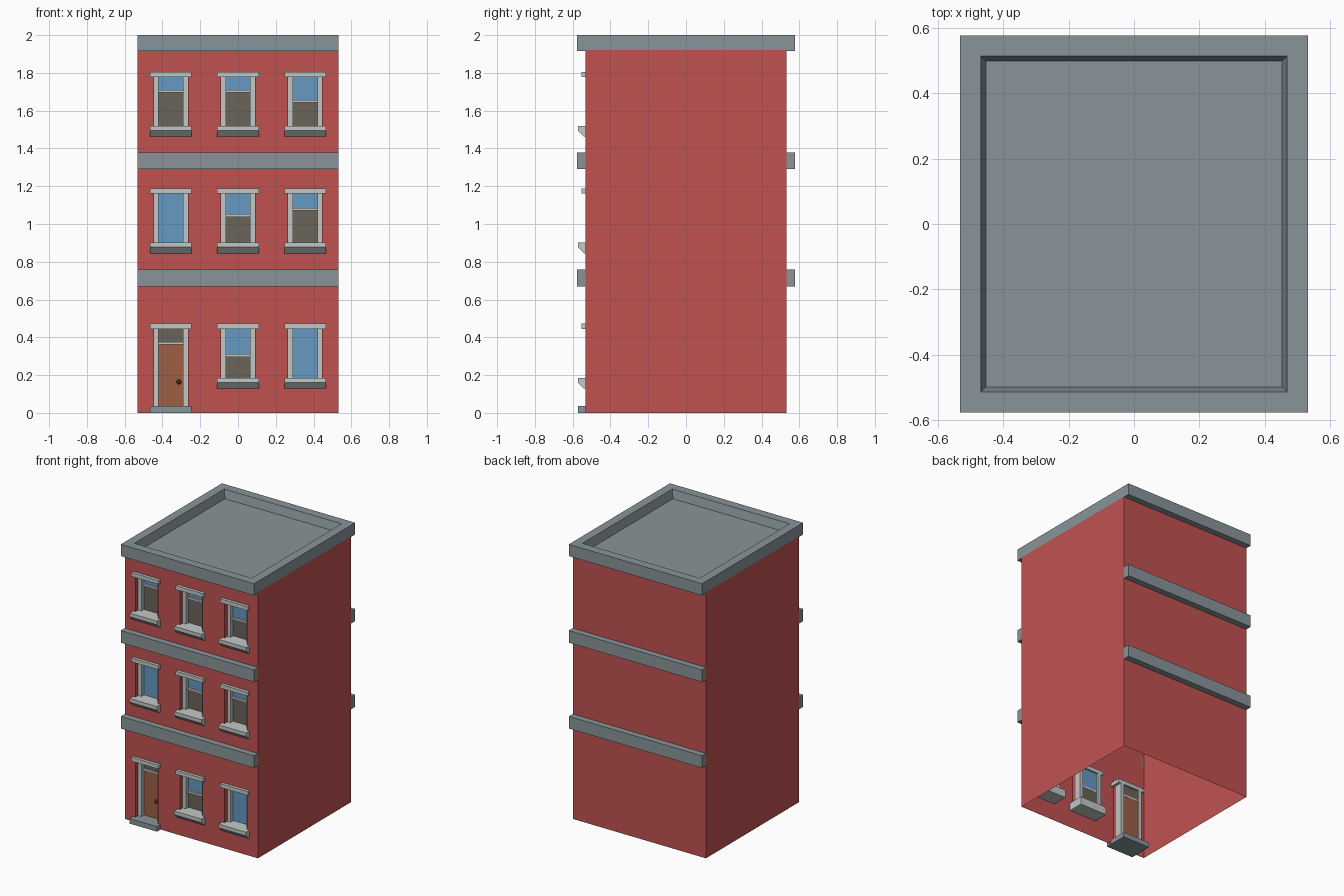
import bpy, bmesh, math
from mathutils import Matrix, Vector

if "Cube" in bpy.data.objects:
    bpy.data.objects.remove(bpy.data.objects["Cube"])


def mat(name, r, g, b):
    m = bpy.data.materials.new(name)
    m.diffuse_color = (r, g, b, 1)
    m.use_nodes = True
    m.node_tree.nodes["Principled BSDF"].inputs["Base Color"].default_value = m.diffuse_color
    return m


RED = mat("brick red", 0.53, 0.085, 0.083)
GREY = mat("stone grey", 0.25, 0.30, 0.32)
TRIM = mat("pale trim", 0.54, 0.58, 0.57)
BLUE = mat("glass blue", 0.128, 0.32, 0.55)
DARK = mat("dark interior", 0.145, 0.128, 0.102)
WOOD = mat("door brown", 0.34, 0.117, 0.06)
KNOB = mat("knob brown", 0.07, 0.025, 0.015)


def make(name, bm, m):
    me = bpy.data.meshes.new(name)
    bm.to_mesh(me)
    bm.free()
    me.materials.append(m)
    ob = bpy.data.objects.new(name, me)
    bpy.context.collection.objects.link(ob)
    return ob


def box(name, x0, x1, y0, y1, z0, z1, m):
    bm = bmesh.new()
    bmesh.ops.create_cube(bm, size=1)
    for v in bm.verts:
        v.co = Vector((x0 if v.co.x < 0 else x1,
                       y0 if v.co.y < 0 else y1,
                       z0 if v.co.z < 0 else z1))
    return make(name, bm, m)


def prism(name, profile, x0, x1, m):
    # (y, z) profile extruded along x
    bm = bmesh.new()
    f = bm.faces.new([bm.verts.new((x0, y, z)) for y, z in profile])
    r = bmesh.ops.extrude_face_region(bm, geom=[f])
    vs = [g for g in r["geom"] if isinstance(g, bmesh.types.BMVert)]
    bmesh.ops.translate(bm, verts=vs, vec=(x1 - x0, 0, 0))
    bmesh.ops.recalc_face_normals(bm, faces=bm.faces)
    return make(name, bm, m)


W = 0.532          # half width of the walls
OUT = 0.577        # front of the stone bands
HALF = 0.09        # half width of an opening
TOP = 1.92
COLS = [-0.356, 0.0, 0.356]
ROWS = [0.472, 1.189, 1.806]     # lintel tops
SET = -W + 0.03                  # front of the frames
PANE = -W + 0.06                 # glass plane

# Walls: open-bottomed shell, front made of cells with openings left out
xs = [-W] + [c + s * HALF for c in COLS for s in (-1, 1)] + [W]
zs = [0.0] + [z for t in ROWS for z in (t - 0.312, t - 0.027)] + [TOP]


def is_hole(i, j):
    return (i % 2 == 1 and j % 2 == 1) or (i == 1 and j == 0)


bm = bmesh.new()


def quad(*pts):
    bm.faces.new([bm.verts.new(p) for p in pts])


for i in range(len(xs) - 1):
    for j in range(len(zs) - 1):
        a, b, c, d = xs[i], xs[i + 1], zs[j], zs[j + 1]
        if not is_hole(i, j):
            quad((a, -W, c), (b, -W, c), (b, -W, d), (a, -W, d))
            continue
        # reveals
        quad((a, -W, c), (a, SET, c), (a, SET, d), (a, -W, d))
        quad((b, -W, d), (b, SET, d), (b, SET, c), (b, -W, c))
        if not is_hole(i, j + 1):
            quad((a, -W, d), (a, SET, d), (b, SET, d), (b, -W, d))
        if j > 0 and not is_hole(i, j - 1):
            quad((a, -W, c), (b, -W, c), (b, SET, c), (a, SET, c))
quad((W, -W, 0), (W, W, 0), (W, W, TOP), (W, -W, TOP))
quad((W, W, 0), (-W, W, 0), (-W, W, TOP), (W, W, TOP))
quad((-W, W, 0), (-W, -W, 0), (-W, -W, TOP), (-W, W, TOP))
bmesh.ops.remove_doubles(bm, verts=bm.verts, dist=1e-5)
make("walls", bm, RED)

# Roof slab with a sloped recess
roof = box("roof_cornice", -W, W, -OUT, OUT, 1.915, 2.0, GREY)
bm = bmesh.new()
bm.from_mesh(roof.data)
bm.faces.ensure_lookup_table()
top = max(bm.faces, key=lambda f: f.calc_center_median().z)
bmesh.ops.inset_individual(bm, faces=[top], thickness=0.09)
bmesh.ops.inset_individual(bm, faces=[top], thickness=0.022, depth=-0.06)
bm.to_mesh(roof.data)
bm.free()

# Stone bands, front and back
for n, z in enumerate((0.67, 1.29)):
    box(f"front_band_{n}", -W, W, -OUT, -W, z, z + 0.088, GREY)
    box(f"back_band_{n}", -W, W, W, OUT, z, z + 0.088, GREY)


def frame(tag, x, z0, top):
    # lintel and two jambs
    box(f"{tag}_lintel", x - 0.11, x + 0.11, -W - 0.022, PANE + 0.02, top - 0.028, top, TRIM)
    for side, s in (("left", -1), ("right", 1)):
        e = sorted((x + s * 0.064, x + s * HALF))
        box(f"{tag}_{side}_jamb", e[0], e[1], SET, PANE + 0.02, z0, top - 0.028, TRIM)


def pane(tag, x, z0, z1, m):
    box(tag, x - 0.066, x + 0.066, PANE, PANE + 0.008, z0, z1, m)


def rail(tag, x, z):
    box(tag, x - 0.066, x + 0.066, PANE - 0.015, PANE + 0.01, z - 0.007, z + 0.007, TRIM)


# Windows: sash rail height per opening, None means a full pane
SASH = [[0, 0.304, None], [None, 1.045, 1.078], [1.703, 1.703, 1.65]]
for r, t in enumerate(ROWS):
    for c, x in enumerate(COLS):
        if r == 0 and c == 0:
            continue
        tag = f"window_{r}_{c}"
        z0, z1, s = t - 0.286, t - 0.028, SASH[r][c]
        frame(tag, x, z0, t)
        prism(tag + "_sill", [(-0.573, z0), (-0.573, z0 - 0.026), (-0.54, z0 - 0.058),
                              (-W, z0 - 0.058), (-0.42, z0 - 0.058), (-0.42, z0)],
              x - 0.11, x + 0.11, TRIM)
        pane(tag + "_glass", x, s or z0, z1, BLUE)
        if s:
            pane(tag + "_dark_opening", x, z0, s, DARK)
            rail(tag + "_rail", x, s)

# Door with transom, step and knob
x, t = COLS[0], ROWS[0]
frame("door", x, 0.035, t)
box("door_step", x - 0.11, x + 0.11, -0.573, -0.40, 0, 0.036, GREY)
pane("door_panel", x, 0.036, 0.368, WOOD)
pane("door_transom", x, 0.368, t - 0.028, DARK)
rail("door_transom_bar", x, 0.368)
bm = bmesh.new()
bmesh.ops.create_uvsphere(bm, u_segments=12, v_segments=8, radius=0.013,
                          matrix=Matrix.Translation((x + 0.043, PANE - 0.01, 0.164)))
for f in bm.faces:
    f.smooth = True
make("door_knob", bm, KNOB)
